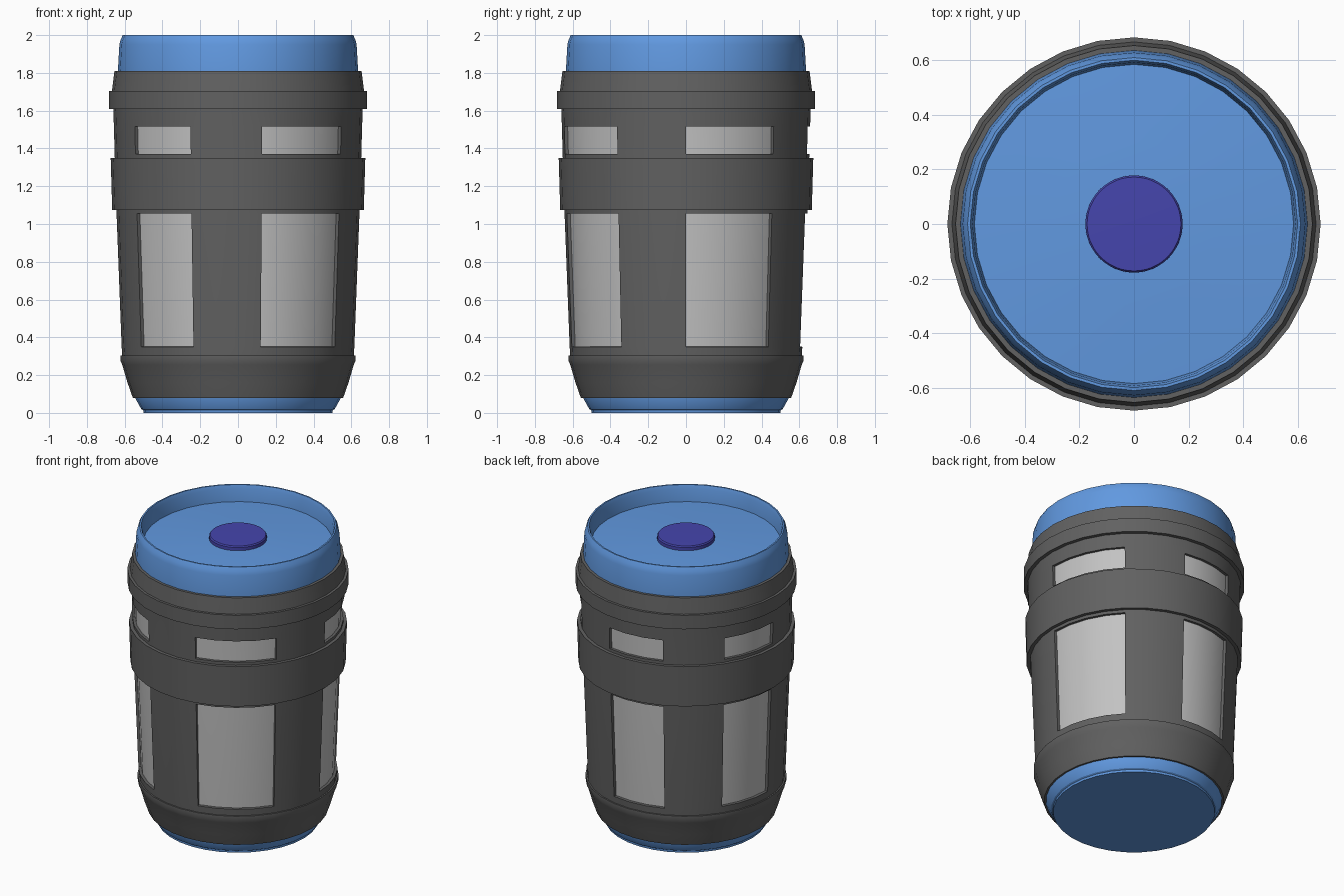
import bpy
import bmesh
from math import sin, cos, pi, radians

cube = bpy.data.objects.get("Cube")
if cube:
    bpy.data.objects.remove(cube, do_unlink=True)

SIDES = 32


def material(name, color):
    mat = bpy.data.materials.new(name)
    mat.use_nodes = True
    mat.diffuse_color = (*color, 1)
    mat.node_tree.nodes["Principled BSDF"].inputs["Base Color"].default_value = (*color, 1)
    return mat


dark_grey = material("dark grey", (0.12, 0.12, 0.12))
light_grey = material("light grey", (0.54, 0.54, 0.54))
blue = material("blue", (0.12, 0.32, 0.75))
purple = material("purple", (0.06, 0.06, 0.42))


def lathe(name, profile, mat, sides=SIDES, skip=None, loop=False, thickness=0):
    """Spin (radius, z) points around z; radius 0 makes a pole."""
    bm = bmesh.new()
    rings = []
    for r, z in profile:
        if r == 0:
            rings.append([bm.verts.new((0, 0, z))] * sides)
        else:
            rings.append([bm.verts.new((r * cos(2 * pi * i / sides), r * sin(2 * pi * i / sides), z))
                          for i in range(sides)])
    pairs = list(zip(rings, rings[1:]))
    if loop:
        pairs.append((rings[-1], rings[0]))
    for row, (low, high) in enumerate(pairs):
        for i in range(sides):
            if skip and skip(row, i):
                continue
            j = (i + 1) % sides
            corners = [low[i], low[j], high[j], high[i]]
            bm.faces.new(list(dict.fromkeys(corners)))
    bmesh.ops.recalc_face_normals(bm, faces=bm.faces)
    mesh = bpy.data.meshes.new(name)
    bm.to_mesh(mesh)
    bm.free()
    mesh.materials.append(mat)
    obj = bpy.data.objects.new(name, mesh)
    bpy.context.collection.objects.link(obj)
    bpy.ops.object.select_all(action='DESELECT')
    obj.select_set(True)
    bpy.context.view_layer.objects.active = obj
    if thickness:
        solid = obj.modifiers.new("thickness", 'SOLIDIFY')
        solid.thickness = thickness
        solid.offset = -1
        bpy.ops.object.modifier_apply(modifier=solid.name)
    bpy.ops.object.shade_smooth_by_angle(angle=radians(30))
    return obj


# Window columns: two wide and three narrow openings, three segments between them
open_columns = set()
start = 0
for width in (4, 3, 3, 3, 4):
    open_columns.update(range(start, start + width))
    start += width + 3

# Slotted sleeve, with openings in the tall and the short row
TALL_ROW, SHORT_ROW = 1, 4
wall = [(0.611, 0.28), (0.616, 0.35), (0.643, 1.055), (0.645, 1.1),
        (0.653, 1.37), (0.657, 1.515), (0.661, 1.63)]
lathe("slotted_sleeve", wall, dark_grey, thickness=0.018,
      skip=lambda row, i: row in (TALL_ROW, SHORT_ROW) and i in open_columns)

# Clear body behind the openings
lathe("inner_body", [(0, 0.1), (0.5, 0.1), (0.593, 0.28)]
      + [(r - 0.018, z) for r, z in wall[1:]] + [(0, 1.63)], light_grey)

# Sleeve cup, middle band, upper ring and collar
lathe("lower_cup", [(0.5, 0.08), (0.557, 0.08), (0.585, 0.16), (0.613, 0.255), (0.622, 0.275),
                    (0.622, 0.305), (0.6, 0.305)], dark_grey, loop=True)
lathe("middle_band", [(0.635, 1.075), (0.666, 1.075), (0.674, 1.35), (0.64, 1.35)],
      dark_grey, loop=True)
lathe("upper_ring", [(0.64, 1.61), (0.684, 1.61), (0.684, 1.705), (0.64, 1.705)],
      dark_grey, loop=True)
lathe("collar", [(0.6, 1.7), (0.668, 1.7), (0.663, 1.74), (0.654, 1.81), (0.6, 1.81)],
      dark_grey, loop=True)

# Lid with a raised rim and a sunken, slightly domed top
lathe("lid", [(0, 1.75), (0.636, 1.75), (0.636, 1.81), (0.628, 1.95), (0.622, 1.975), (0.61, 2.0),
              (0.6, 2.0), (0.592, 1.975), (0.585, 1.89), (0.3, 1.907), (0, 1.915)], blue)
lathe("lid_button", [(0, 1.89), (0.178, 1.89), (0.178, 1.932), (0.172, 1.94), (0, 1.943)],
      purple, sides=48)

# Foot
lathe("foot", [(0, 0), (0.5, 0), (0.502, 0.014), (0.512, 0.02), (0.545, 0.08), (0.545, 0.12), (0, 0.12)],
      blue)
